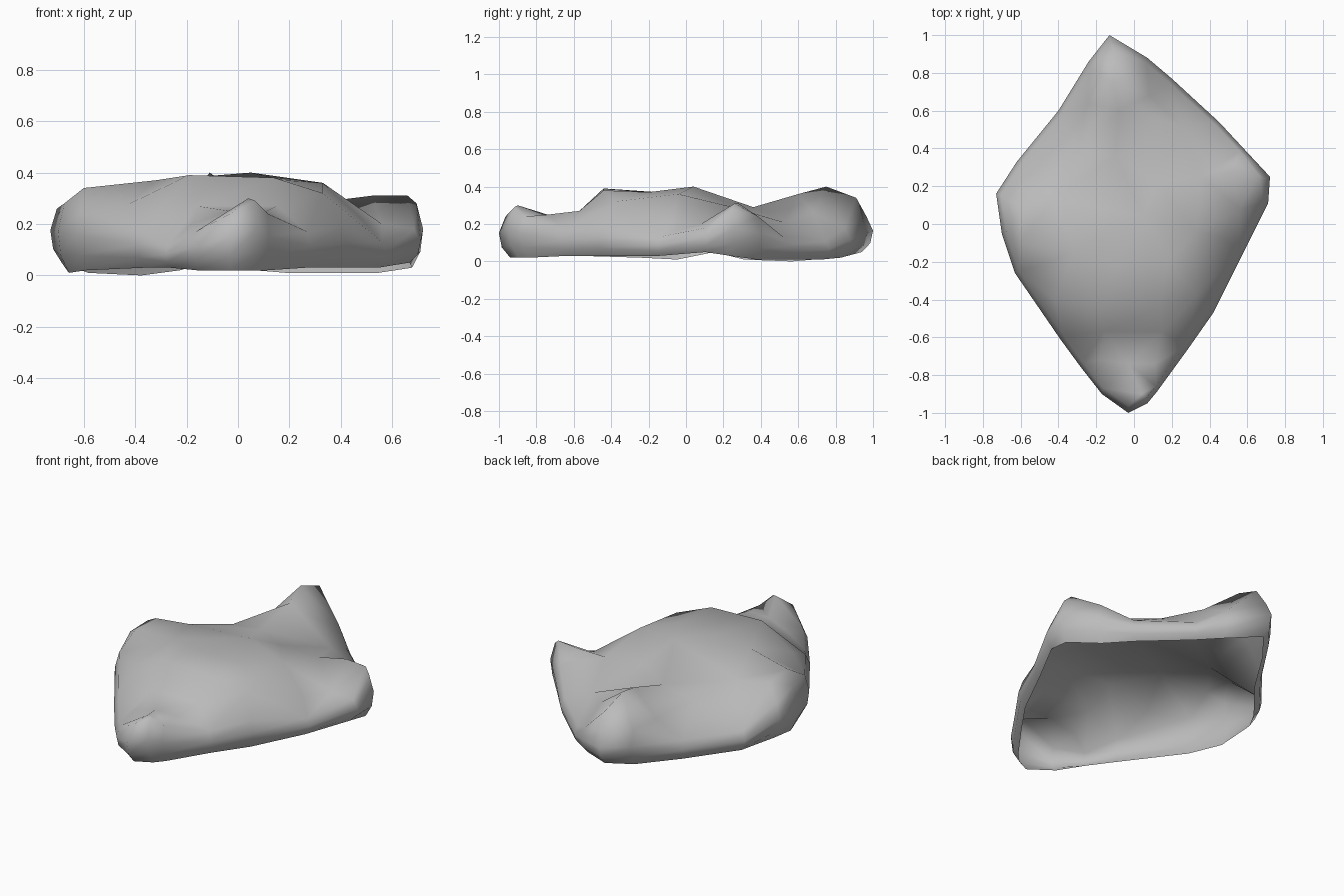
import bpy
import bmesh
from mathutils import Vector
from mathutils.geometry import delaunay_2d_cdt

cube = bpy.data.objects.get("Cube")
if cube:
    bpy.data.objects.remove(cube, do_unlink=True)

# Widest outline, counter-clockwise, in hundredths:
# x, y, height of the wall's crest, height of its lower rim
OUTLINE = [
    (-3, -100, 24, 2), (7, -95, 29, 2), (12, -89, 24, 2), (28, -67, 17, 3),
    (42, -47, 19, 3), (58, -15, 13, 3), (71, 11, 18, 5), (72, 25, 28, 3),
    (58, 40, 24, 1), (45, 54, 13, 1), (20, 77, 11, 1), (7, 88, 18, 2),
    (-13, 100, 24, 5), (-24, 86, 23, 2), (-40, 60, 12, 0), (-62, 33, 13, 1),
    (-73, 16, 26, 5), (-70, -5, 28, 1), (-63, -26, 25, 2), (-39, -61, 18, 3),
    (-28, -76, 12, 3), (-17, -90, 17, 2),
]

# Humps and hollows of the upper surface: x, y, height, in hundredths
BACK_HUMP = [(-10, 91, 34), (-11, 75, 40), (-8, 60, 36), (8, 68, 26),
             (-10, 36, 29), (-30, 38, 26), (-25, 64, 23), (25, 52, 21)]
SIDE_HUMP = [(66, 26, 31), (52, 28, 31), (36, 25, 29), (56, 8, 20)]
PLATEAU = [(12, 22, 31), (5, 4, 40), (-42, 14, 32), (-60, 8, 33),
           (-60, -10, 34), (-32, -15, 37), (33, -4, 36), (-19, -44, 39),
           (14, -44, 38), (33, -38, 32), (-42, -40, 28), (48, -8, 22),
           (-8, -20, 37), (18, -20, 37)]
NOSE = [(4, -90, 30), (-3, -74, 25), (11, -74, 25), (-16, -57, 27),
        (15, -57, 27), (-18, -72, 20)]
RELIEF = [Vector(p) / 100 for p in BACK_HUMP + SIDE_HUMP + PLATEAU + NOSE]

# Wall rings from the open underside to the crest: scale, share of height
RINGS = [(0.94, 0), (0.985, 0.25), (1, 0.6), (0.965, 1)]

bm = bmesh.new()
rings = []
for scale, share in RINGS:
    ring = []
    for x, y, crest, rim in OUTLINE:
        z = rim + (crest - rim) * share
        ring.append(bm.verts.new(Vector((x * scale, y * scale, z)) / 100))
    rings.append(ring)

# Side walls
count = len(OUTLINE)
for low, high in zip(rings, rings[1:]):
    for i in range(count):
        j = (i + 1) % count
        bm.faces.new((low[i], low[j], high[j], high[i]))

# Upper surface: triangulate the relief points inside the crest
top = rings[-1] + [bm.verts.new(p) for p in RELIEF]
border = [(i, (i + 1) % count) for i in range(count)]
result = delaunay_2d_cdt([v.co.xy for v in top], border, [], 1, 0.0001)
triangles, sources = result[2], result[3]
for tri in triangles:
    bm.faces.new([top[sources[k][0]] for k in tri])

mesh = bpy.data.meshes.new("rock_slab")
bm.to_mesh(mesh)
bm.free()
for face in mesh.polygons:
    face.use_smooth = True

# Plain grey stone
stone = bpy.data.materials.new("grey_stone")
stone.use_nodes = True
colour = (0.5, 0.5, 0.5, 1)
stone.diffuse_color = colour
stone.node_tree.nodes["Principled BSDF"].inputs["Base Color"].default_value = colour
mesh.materials.append(stone)

rock = bpy.data.objects.new("rock_slab", mesh)
bpy.context.scene.collection.objects.link(rock)
